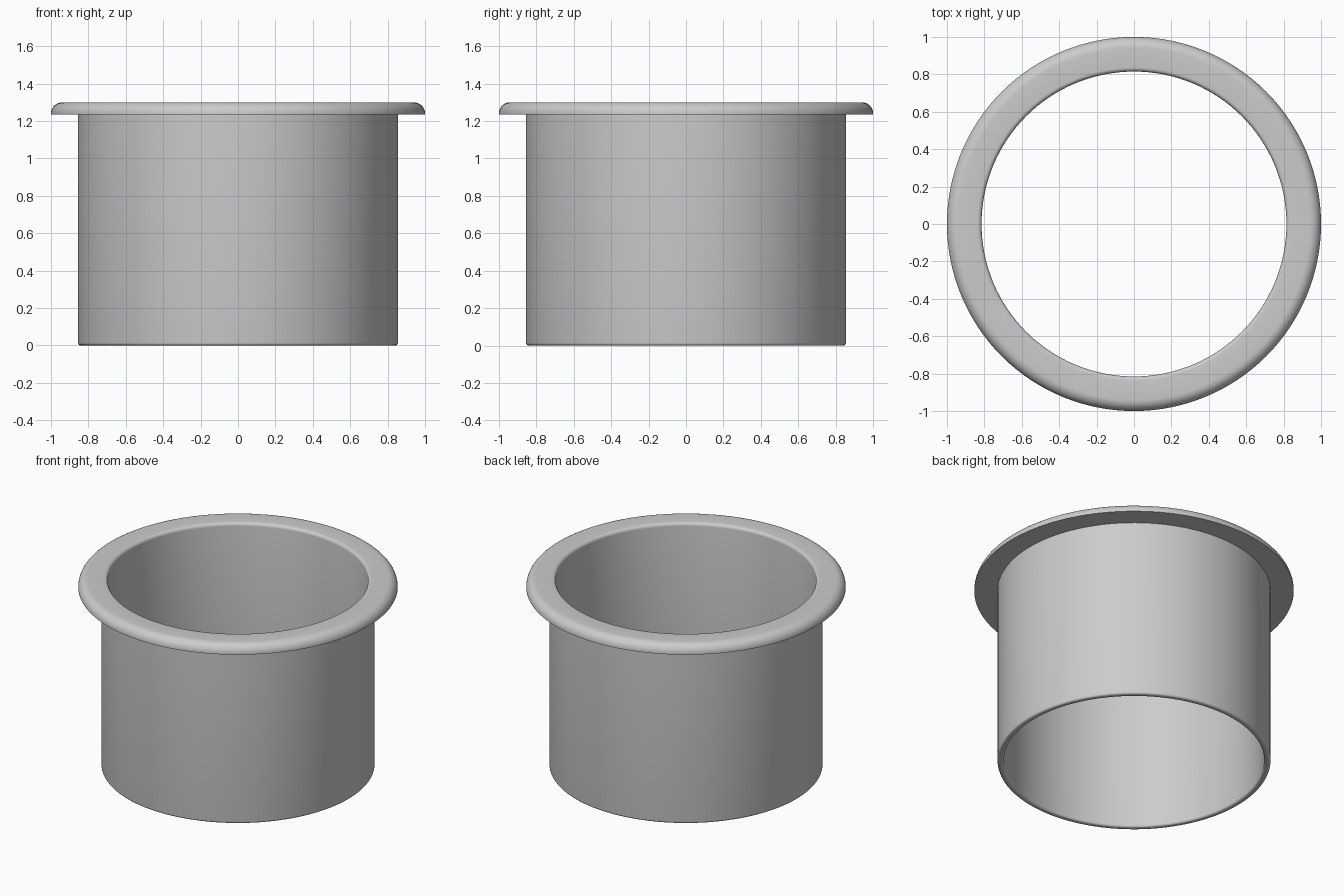
import bpy, bmesh, math

cube = bpy.data.objects.get("Cube")
if cube:
    bpy.data.objects.remove(cube, do_unlink=True)

SEGMENTS = 128
INNER, OUTER, RIM = 0.815, 0.855, 1.0
RIM_BASE, TOP = 1.235, 1.3

grey = bpy.data.materials.new("plain grey")
grey.use_nodes = True
colour = (0.6, 0.6, 0.6, 1)
grey.diffuse_color = colour
grey.node_tree.nodes["Principled BSDF"].inputs["Base Color"].default_value = colour


def fillet(cx, cz, radius, start, steps):
    """Quarter arc, counter-clockwise from the start angle in degrees."""
    angles = [math.radians(start + 90 * i / steps) for i in range(steps + 1)]
    return [(cx + radius * math.cos(a), cz + radius * math.sin(a)) for a in angles]


# Closed wall section: rounded foot, flat rim underside, rounded rim, rounded mouth
foot, lip, mouth = 0.014, 0.06, 0.022
profile = (
    fillet(INNER + foot, foot, foot, 180, 5)
    + fillet(OUTER - foot, foot, foot, 270, 5)
    + [(OUTER, RIM_BASE), (RIM, RIM_BASE)]
    + fillet(RIM - lip, TOP - lip, lip, 0, 10)
    + fillet(INNER + mouth, TOP - mouth, mouth, 90, 6)
)

# Revolve the section into one open sleeve with a flange
bm = bmesh.new()
rings = []
for i in range(SEGMENTS):
    a = math.tau * i / SEGMENTS
    rings.append([bm.verts.new((r * math.cos(a), r * math.sin(a), z)) for r, z in profile])
for i, ring in enumerate(rings):
    following = rings[(i + 1) % SEGMENTS]
    for j in range(len(profile)):
        k = (j + 1) % len(profile)
        bm.faces.new((ring[j], following[j], following[k], ring[k]))
bmesh.ops.recalc_face_normals(bm, faces=bm.faces)
mesh = bpy.data.meshes.new("flanged_sleeve")
bm.to_mesh(mesh)
bm.free()
mesh.materials.append(grey)

sleeve = bpy.data.objects.new("flanged_sleeve", mesh)
bpy.context.collection.objects.link(sleeve)
bpy.ops.object.select_all(action="DESELECT")
sleeve.select_set(True)
bpy.context.view_layer.objects.active = sleeve
bpy.ops.object.shade_smooth_by_angle(angle=math.radians(35))
